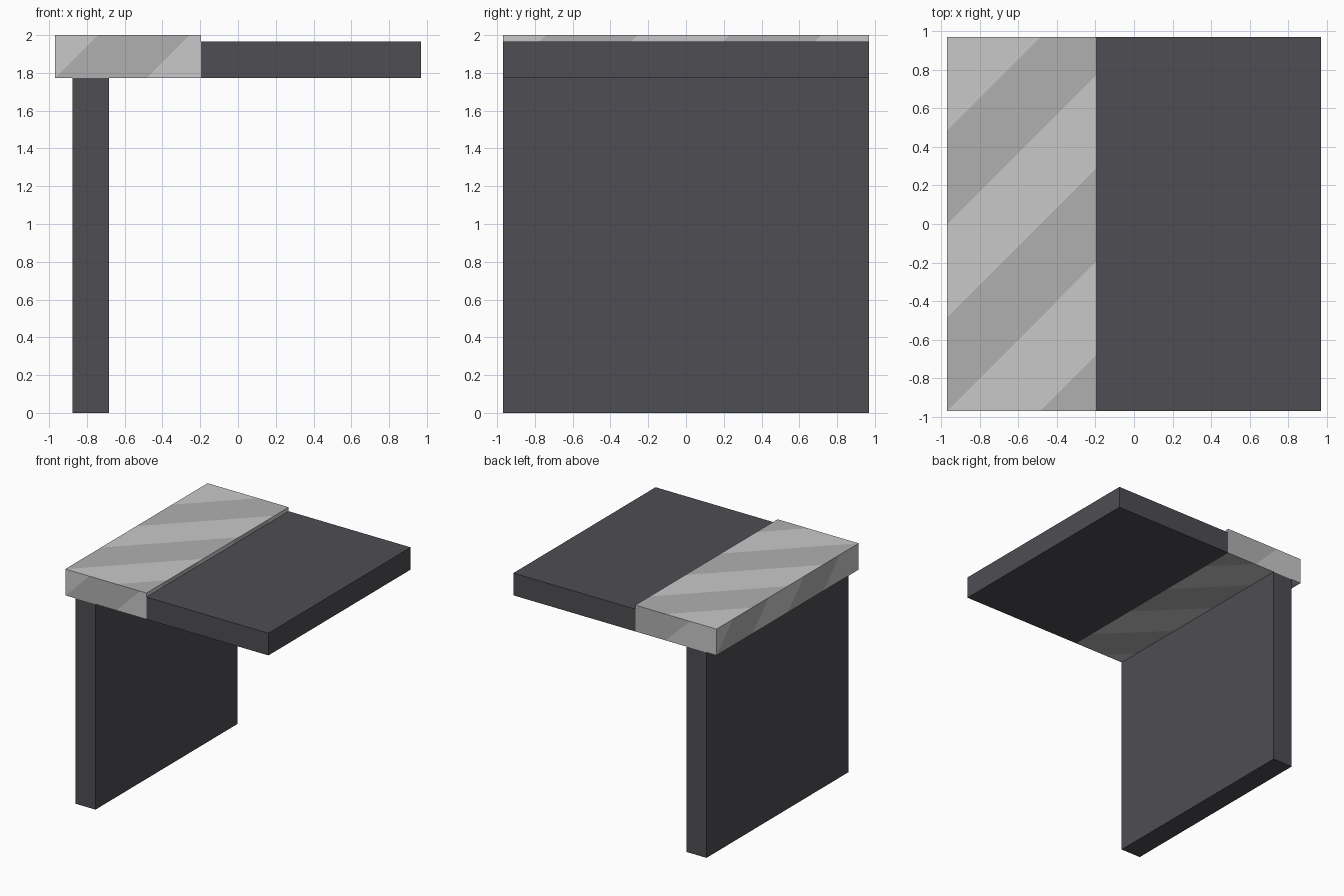
import bpy, bmesh, math
from mathutils import Vector

if "Cube" in bpy.data.objects:
    bpy.data.objects.remove(bpy.data.objects["Cube"])

HALF = 0.485   # width of one stripe measured along an edge


def material(name, rgb):
    m = bpy.data.materials.new(name)
    m.diffuse_color = (*rgb, 1)
    m.use_nodes = True
    m.node_tree.nodes["Principled BSDF"].inputs["Base Color"].default_value = m.diffuse_color
    return m


CHARCOAL = material("charcoal", (0.0762, 0.0742, 0.0844))
LIGHT = material("light grey", (0.584, 0.584, 0.584))
MID = material("mid grey", (0.434, 0.434, 0.434))


def box(name, lo, hi, mats, paint=None):
    lo, hi = Vector(lo), Vector(hi)
    bm = bmesh.new()
    bmesh.ops.create_cube(bm, size=1)
    for v in bm.verts:
        v.co = (lo + hi) / 2 + v.co * (hi - lo)
    bm.normal_update()
    if paint:
        paint(bm)
    me = bpy.data.meshes.new(name)
    bm.to_mesh(me)
    bm.free()
    for m in mats:
        me.materials.append(m)
    ob = bpy.data.objects.new(name, me)
    bpy.context.collection.objects.link(ob)
    return ob


def stripe_axis(n):
    """Direction across the stripes (up minus right, seen from outside) and offset."""
    if n.z > 0.5:
        return Vector((-1, 1, 0)), 0.0
    if n.z < -0.5:
        return Vector((-1, -1, 0)), 0.0
    right = Vector((0, 0, 1)).cross(n)
    return Vector((0, 0, 1)) - right, 2.255


def diagonal_stripes(bm):
    # cut every side separately, then colour alternate bands
    normals = [f.normal.copy() for f in bm.faces]
    for n in normals:
        axis, offset = stripe_axis(n)
        for k in range(-8, 9):
            faces = [f for f in bm.faces if f.normal.dot(n) > 0.9]
            geom = set(faces)
            for f in faces:
                geom.update(f.edges)
                geom.update(f.verts)
            c = offset + k * HALF
            bmesh.ops.bisect_plane(bm, geom=list(geom), dist=1e-5,
                                   plane_co=axis * (c / 2), plane_no=axis)
            bm.normal_update()
    for f in bm.faces:
        axis, offset = stripe_axis(f.normal)
        band = math.floor((f.calc_center_median().dot(axis) - offset) / HALF)
        f.material_index = 1 if band % 2 == 0 else 0


# upright wall, flat slab and the thicker striped block joining them
box("support_wall", (-0.875, -0.97, 0), (-0.682, 0.97, 1.773), [CHARCOAL])
box("top_slab", (-0.195, -0.97, 1.773), (0.97, 0.97, 1.965), [CHARCOAL])
box("striped_block", (-0.97, -0.97, 1.773), (-0.195, 0.97, 2.0),
    [LIGHT, MID], diagonal_stripes)
